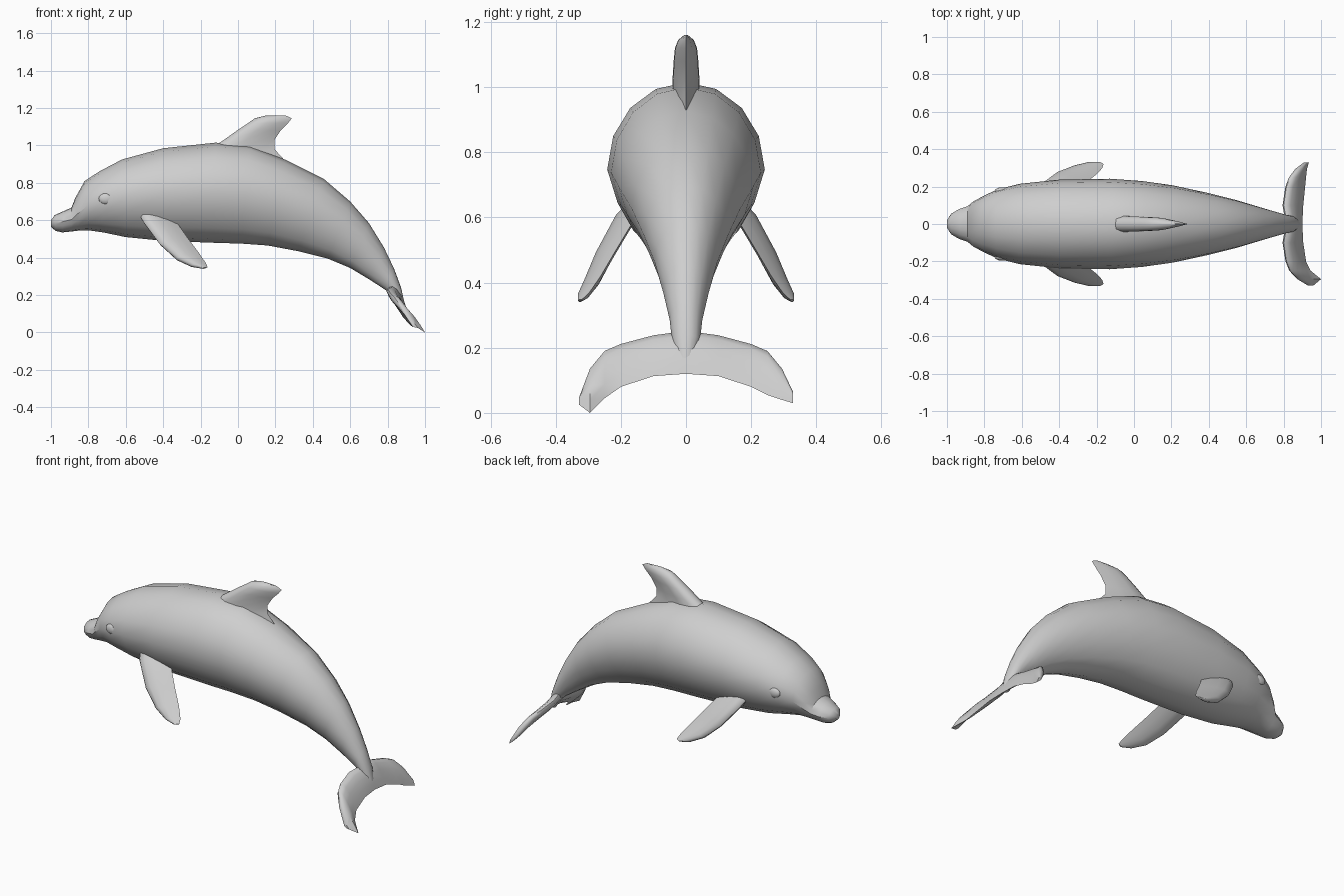
import bpy, bmesh, math
from mathutils import Vector

if "Cube" in bpy.data.objects:
    bpy.data.objects.remove(bpy.data.objects["Cube"])

skin = bpy.data.materials.new("light grey skin")
skin.diffuse_color = (0.62, 0.62, 0.62, 1)
skin.use_nodes = True
skin.node_tree.nodes["Principled BSDF"].inputs["Base Color"].default_value = skin.diffuse_color


def loft(name, rings, angle=35):
    """Skin a list of equal-length point rings and cap both ends."""
    bm = bmesh.new()
    rows = [[bm.verts.new(p) for p in ring] for ring in rings]
    n = len(rows[0])
    for a, b in zip(rows, rows[1:]):
        for i in range(n):
            j = (i + 1) % n
            bm.faces.new((a[i], a[j], b[j], b[i]))
    bm.faces.new(rows[0])
    bm.faces.new(rows[-1])
    bmesh.ops.recalc_face_normals(bm, faces=bm.faces)
    mesh = bpy.data.meshes.new(name)
    bm.to_mesh(mesh)
    bm.free()
    ob = bpy.data.objects.new(name, mesh)
    bpy.context.collection.objects.link(ob)
    finish(ob, angle)
    return ob


def finish(ob, angle=35):
    if not ob.data.materials:
        ob.data.materials.append(skin)
    bpy.ops.object.select_all(action='DESELECT')
    bpy.context.view_layer.objects.active = ob
    ob.select_set(True)
    bpy.ops.object.shade_smooth_by_angle(angle=math.radians(angle))


# Teardrop section shared by all fins: (position along chord, thickness)
HALF = [(0.05, 0.65), (0.2, 1), (0.45, 0.95), (0.75, 0.55)]
FOIL = [(0, 0)] + HALF + [(1, 0)] + [(u, -v) for u, v in reversed(HALF)]


def fin(name, stations, span):
    """Each station: leading point, trailing point, half thickness."""
    rings = []
    for lead, trail, t in stations:
        lead, chord = Vector(lead), Vector(trail) - Vector(lead)
        normal = chord.cross(Vector(span)).normalized()
        rings.append([lead + chord * u + normal * (t * v) for u, v in FOIL])
    return loft(name, rings, 45)


# Body and beak: top x, top z, bottom x, bottom z, half width
BODY = [
    (-1.00, .60, -1.00, .565, .02), (-.98, .628, -.975, .543, .055),
    (-.93, .65, -.94, .535, .08), (-.89, .668, -.89, .54, .095),
    (-.87, .72, -.85, .545, .12), (-.82, .81, -.79, .545, .15),
    (-.74, .862, -.72, .535, .185), (-.62, .925, -.60, .51, .215),
    (-.40, .985, -.40, .49, .237), (-.12, 1.015, -.14, .48, .242),
    (.06, 1.0, .02, .475, .23), (.25, .925, .16, .465, .207),
    (.46, .82, .32, .435, .167), (.60, .70, .48, .395, .13),
    (.70, .585, .60, .345, .097), (.78, .455, .70, .285, .07),
    (.835, .34, .785, .23, .05), (.872, .24, .815, .205, .043),
    (.892, .15, .86, .14, .02),
]
SIDES = 16
rings = []
for tx, tz, bx, bz, w in BODY:
    top, low = Vector((tx, 0, tz)), Vector((bx, 0, bz))
    ring = []
    for k in range(SIDES):
        a = 2 * math.pi * k / SIDES
        p = top.lerp(low, (1 - math.cos(a)) / 2)
        p.y = w * math.sin(a) * (0.94 if math.cos(a) < -0.1 else 1)
        ring.append(p)
    rings.append(ring)
loft("body", rings, 35)

# Dorsal fin: height, leading x, trailing x, half thickness
DORSAL = [(.92, -.22, .25, .045), (.98, -.15, .195, .043), (1.03, -.075, .195, .041),
          (1.08, -.005, .228, .038), (1.12, .055, .268, .034),
          (1.145, .09, .288, .024), (1.16, .15, .255, .006)]
fin("dorsal_fin", [((a, 0, z), (b, 0, z), t) for z, a, b, t in DORSAL], (0, 0, 1))

# Tail flukes: y, leading x and z, trailing x and z, half thickness
CENTRE = [(-.2, .815, .21, .92, .08, .02), (-.1, .80, .235, .905, .113, .022),
          (0, .82, .25, .90, .12, .024), (.1, .80, .235, .905, .113, .022),
          (.2, .815, .21, .915, .08, .02)]
NEAR_TIP = [(-.328, .93, .045, .96, .025, .008), (-.295, .875, .135, 1.0, .0, .017),
            (-.25, .835, .19, .945, .045, .019)]
FAR_TIP = [(.25, .835, .19, .92, .055, .019), (.295, .87, .135, .925, .04, .017),
           (.328, .91, .065, .935, .03, .008)]
fin("tail_flukes", [((a, y, b), (c, y, d), t)
                    for y, a, b, c, d, t in NEAR_TIP + CENTRE + FAR_TIP], (0, 1, 0))

# Flippers and eye bumps, one per side
FLIPPER = [((-.55, .13, .67), (-.38, .09, .67), .026),
           ((-.505, .205, .59), (-.335, .155, .60), .026),
           ((-.42, .268, .475), (-.265, .215, .50), .024),
           ((-.33, .303, .392), (-.205, .262, .42), .021),
           ((-.25, .325, .355), (-.17, .298, .368), .015),
           ((-.19, .33, .342), (-.163, .32, .348), .005)]
for side, s in (("left", -1), ("right", 1)):
    flip = lambda p: (p[0], p[1] * s, p[2])
    fin(side + "_flipper", [(flip(a), flip(b), t) for a, b, t in FLIPPER],
        (.17, .1 * s, -.2))
    bpy.ops.mesh.primitive_uv_sphere_add(segments=12, ring_count=8, radius=1,
                                         location=(-.705, .178 * s, .715))
    eye = bpy.context.object
    eye.name = side + "_eye_bump"
    eye.scale = (.04, .018, .03)
    finish(eye)
